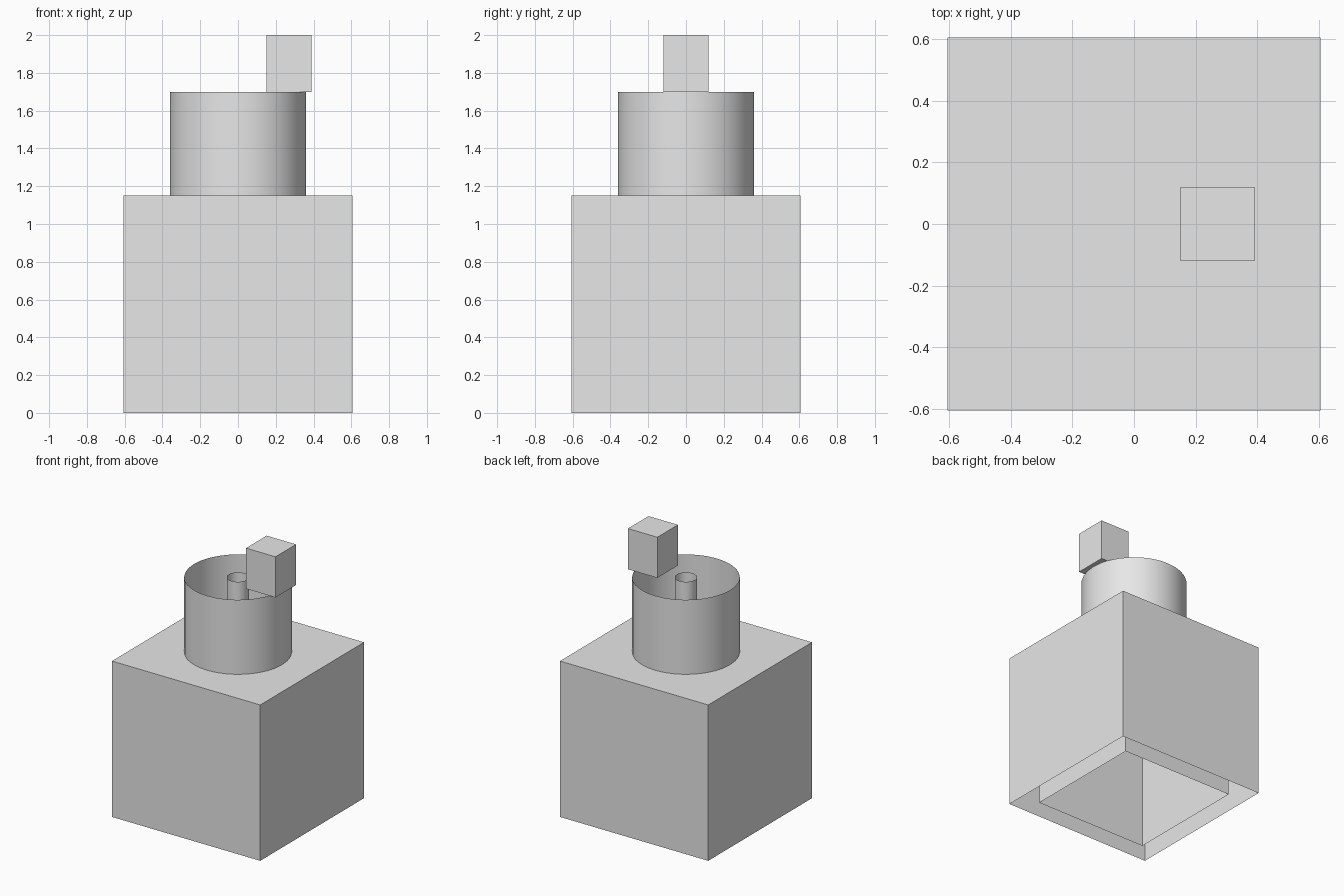
import bpy
import bmesh
import math
from mathutils import Matrix

default_cube = bpy.data.objects.get("Cube")
if default_cube:
    bpy.data.objects.remove(default_cube, do_unlink=True)

# Single plain grey
grey = bpy.data.materials.new("plain_grey")
grey.use_nodes = True
colour = (0.8, 0.8, 0.8, 1)
grey.diffuse_color = colour
grey.node_tree.nodes["Principled BSDF"].inputs["Base Color"].default_value = colour


def finish(name, bm):
    mesh = bpy.data.meshes.new(name)
    bm.to_mesh(mesh)
    bm.free()
    mesh.materials.append(grey)
    obj = bpy.data.objects.new(name, mesh)
    bpy.context.collection.objects.link(obj)
    return obj


def box(name, width, bottom, top, x=0, open_bottom=False):
    bm = bmesh.new()
    matrix = (Matrix.Translation((x, 0, (bottom + top) / 2))
              @ Matrix.Diagonal((width, width, top - bottom, 1)))
    bmesh.ops.create_cube(bm, size=1, matrix=matrix)
    if open_bottom:
        bm.normal_update()
        under = [f for f in bm.faces if f.normal.z < -0.5]
        bmesh.ops.delete(bm, geom=under, context='FACES_ONLY')
    return finish(name, bm)


def tube(name, radius, bottom, top):
    bm = bmesh.new()
    bmesh.ops.create_cone(bm, cap_ends=False, segments=32,
                          radius1=radius, radius2=radius, depth=top - bottom,
                          matrix=Matrix.Translation((0, 0, (bottom + top) / 2)))
    for face in bm.faces:
        face.smooth = True
    return finish(name, bm)


# Hollow base: two nested shells, both open underneath
BASE_TOP, RIM = 1.15, 1.7
box("outer_base_shell", 1.21, 0, BASE_TOP, open_bottom=True)
box("inner_base_shell", 0.92, 0, 1.0, open_bottom=True)

# Open thin-walled collar with a narrow tube in the middle
tube("outer_collar", 0.36, BASE_TOP, RIM)
tube("inner_tube", 0.075, BASE_TOP, RIM)

# Small block resting on the collar rim
box("top_block", 0.24, RIM, 2.0, x=0.27)
